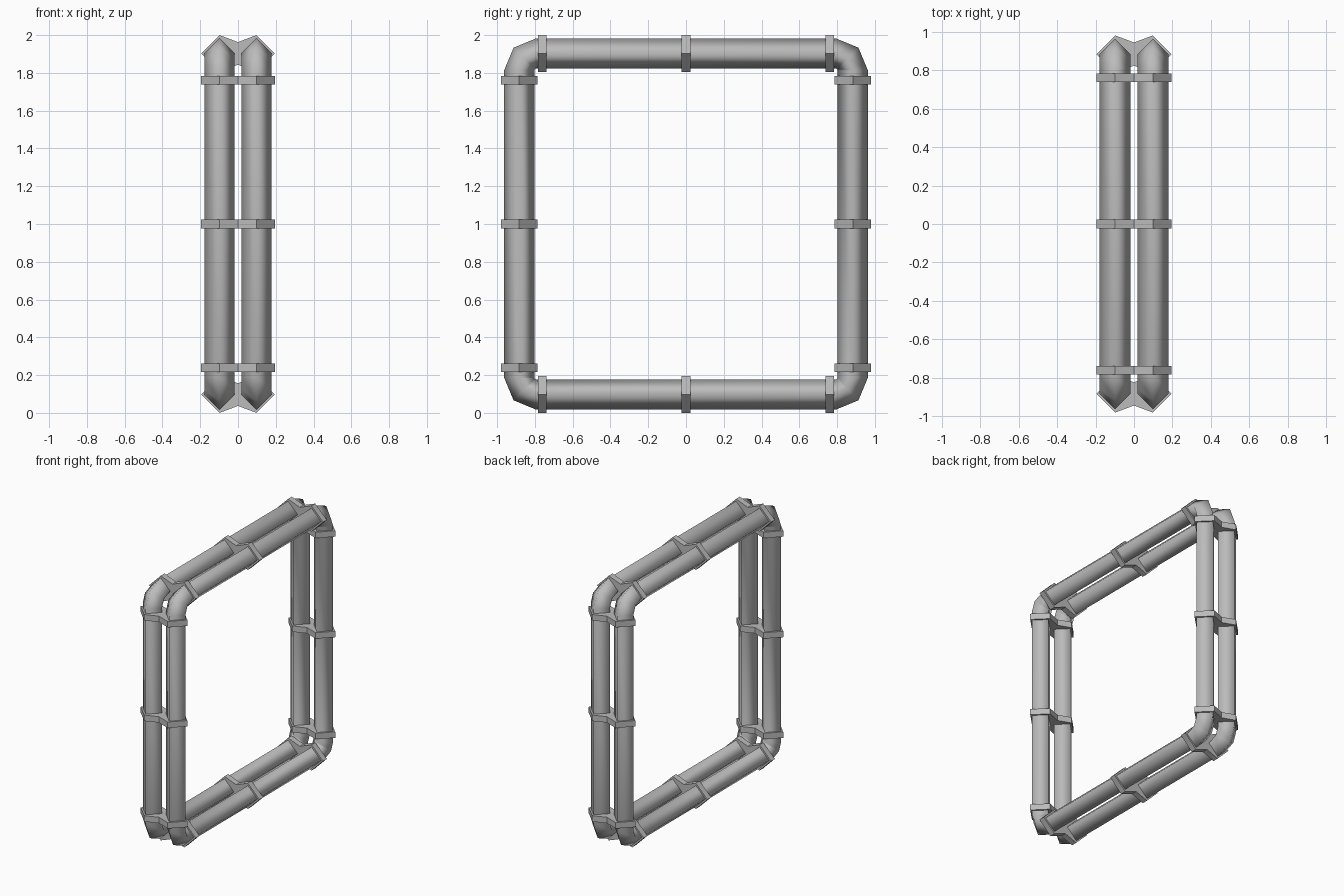
import bpy, bmesh, math
from mathutils import Vector

cube = bpy.data.objects.get("Cube")
if cube:
    bpy.data.objects.remove(cube, do_unlink=True)

# Frame dimensions
HALF_Y, HALF_Z, MID_Z = 0.883, 0.903, 1.0
PIPE_X, PIPE_R, BEND_R = 0.098, 0.08, 0.09
CLAMP_R, CLAMP_T, CLAMP_AT = 0.097, 0.045, 0.76

grey = bpy.data.materials.new("steel_grey")
grey.use_nodes = True
colour = (0.5, 0.5, 0.5, 1)
grey.diffuse_color = colour
grey.node_tree.nodes["Principled BSDF"].inputs["Base Color"].default_value = colour


def finish(name, bm, smooth):
    bmesh.ops.recalc_face_normals(bm, faces=bm.faces)
    mesh = bpy.data.meshes.new(name)
    bm.to_mesh(mesh)
    bm.free()
    mesh.materials.append(grey)
    for poly in mesh.polygons:
        poly.use_smooth = smooth
    obj = bpy.data.objects.new(name, mesh)
    bpy.context.collection.objects.link(obj)
    return obj


def bridge(bm, a, b):
    n = len(a)
    for i in range(n):
        j = (i + 1) % n
        bm.faces.new((a[i], a[j], b[j], b[i]))


def pipe_loop(name, x):
    """Closed four-sided pipe swept round the frame, three rings per elbow."""
    bm = bmesh.new()
    rings = []
    for quarter in range(4):
        for step in range(3):
            angle = math.radians(90 * quarter + 45 * step)
            out = Vector((0, math.cos(angle), math.sin(angle)))
            corner = math.radians(90 * quarter + 45)
            sy = math.copysign(1, math.cos(corner))
            sz = math.copysign(1, math.sin(corner))
            centre = Vector((x, sy * (HALF_Y - BEND_R), MID_Z + sz * (HALF_Z - BEND_R)))
            mid = centre + out * BEND_R
            side = Vector((1, 0, 0))
            rings.append([bm.verts.new(mid + d * PIPE_R) for d in (out, side, -out, -side)])
    for i, ring in enumerate(rings):
        bridge(bm, ring, rings[(i + 1) % len(rings)])
    finish(name, bm, True)


def clamp(name, centre, out, along):
    """Double-diamond plate gripping both pipes."""
    bm = bmesh.new()
    half = [(0, 0.06), (PIPE_X, CLAMP_R), (PIPE_X + CLAMP_R, 0), (PIPE_X, -CLAMP_R), (0, -0.06)]
    profile = half + [(-px, ph) for px, ph in half[-2:0:-1]]
    ends = []
    for s in (-0.5, 0.5):
        base = centre + along * (s * CLAMP_T)
        ends.append([bm.verts.new(base + Vector((px, 0, 0)) + out * ph) for px, ph in profile])
    bridge(bm, *ends)
    for end in ends:
        # Split each end face at the waist
        bm.faces.new(end[:5])
        bm.faces.new(end[4:] + end[:1])
    finish(name, bm, False)


# Two parallel pipes
pipe_loop("left_pipe", PIPE_X)
pipe_loop("right_pipe", -PIPE_X)

# Three clamps on each side of the frame
Y, Z = Vector((0, 1, 0)), Vector((0, 0, 1))
middle = Z * MID_Z
for i, offset in enumerate((-CLAMP_AT, 0, CLAMP_AT), 1):
    for label, s in (("back", 1), ("front", -1)):
        clamp(f"{label}_clamp_{i}", middle + Y * s * HALF_Y + Z * offset, Y, Z)
    for label, s in (("top", 1), ("bottom", -1)):
        clamp(f"{label}_clamp_{i}", middle + Z * s * HALF_Z + Y * offset, Z, Y)
